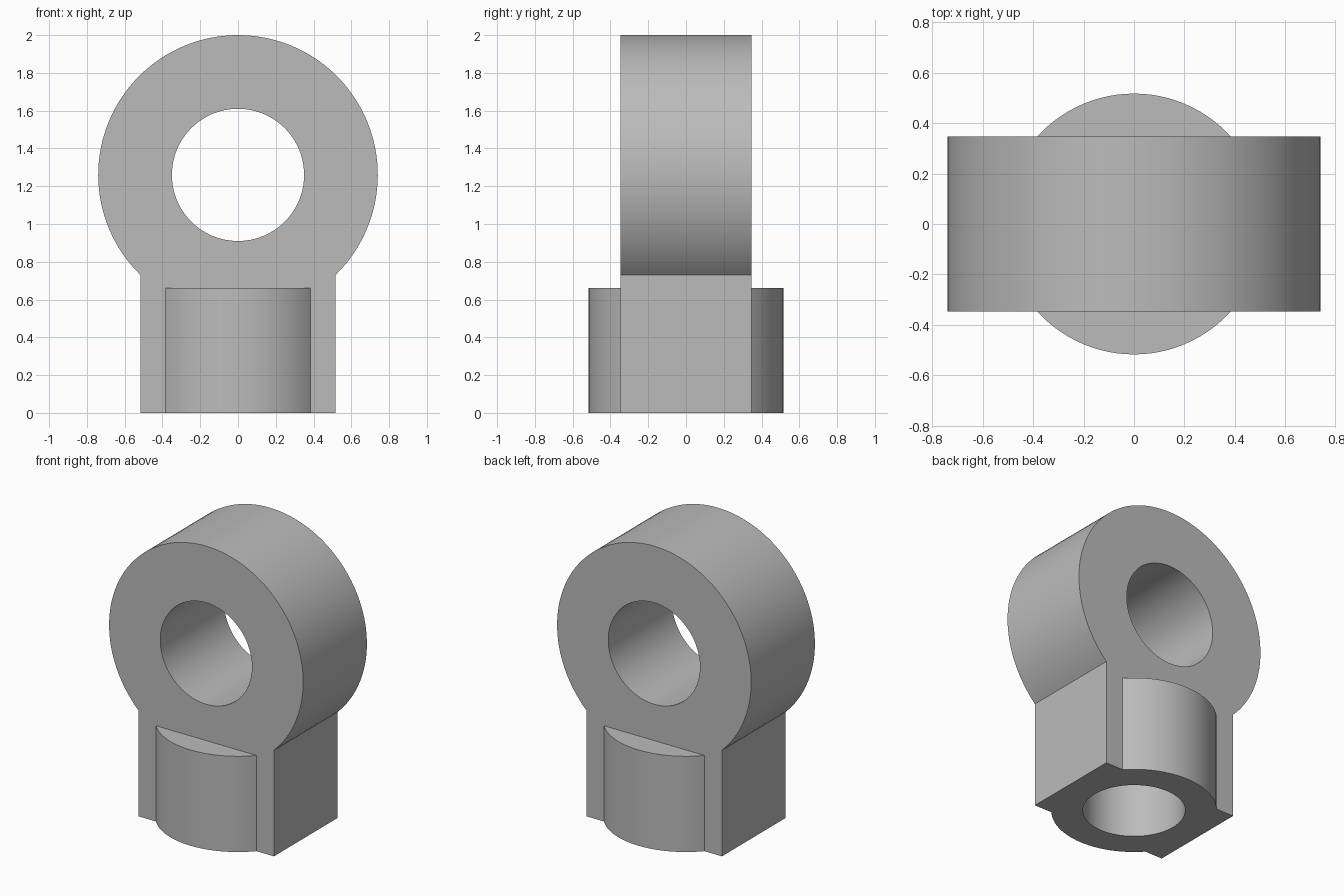
import bpy, bmesh, math

cube = bpy.data.objects.get("Cube")
if cube:
    bpy.data.objects.remove(cube, do_unlink=True)

RING_Z, RING_R, EYE_R = 1.26, 0.74, 0.35
HALF_W, HALF_D = 0.517, 0.347
COLLAR_H, BORE_R, BORE_DEPTH = 0.66, 0.32, 0.66

steel = bpy.data.materials.new("grey_steel")
steel.use_nodes = True
grey = (0.5, 0.5, 0.5, 1)
steel.diffuse_color = grey
steel.node_tree.nodes["Principled BSDF"].inputs["Base Color"].default_value = grey


def cylinder(name, radius, depth, location, rotation=(0, 0, 0)):
    bpy.ops.mesh.primitive_cylinder_add(vertices=96, radius=radius, depth=depth,
                                        location=location, rotation=rotation)
    obj = bpy.context.object
    obj.name = name
    obj.data.materials.append(steel)
    return obj


def combine(target, tool, operation):
    mod = target.modifiers.new(tool.name, 'BOOLEAN')
    mod.operation, mod.object, mod.solver = operation, tool, 'EXACT'
    bpy.context.view_layer.objects.active = target
    bpy.ops.object.modifier_apply(modifier=mod.name)
    bpy.data.objects.remove(tool, do_unlink=True)


# Keyhole outline: round head running down into a straight shank
start = -math.acos(HALF_W / RING_R)
sweep = math.pi - 2 * start
steps = 96
outline = [(-HALF_W, 0), (HALF_W, 0)]
for i in range(steps + 1):
    a = start + sweep * i / steps
    outline.append((RING_R * math.cos(a), RING_Z + RING_R * math.sin(a)))

bm = bmesh.new()
face = bm.faces.new([bm.verts.new((x, -HALF_D, z)) for x, z in outline])
made = bmesh.ops.extrude_face_region(bm, geom=[face])
bmesh.ops.translate(bm, vec=(0, 2 * HALF_D, 0),
                    verts=[v for v in made["geom"] if isinstance(v, bmesh.types.BMVert)])
bmesh.ops.recalc_face_normals(bm, faces=bm.faces)
mesh = bpy.data.meshes.new("rod_end_body")
bm.to_mesh(mesh)
bm.free()
body = bpy.data.objects.new("rod_end_body", mesh)
bpy.context.collection.objects.link(body)
mesh.materials.append(steel)

# Round collar around the shank
combine(body, cylinder("collar", HALF_W, COLLAR_H, (0, 0, COLLAR_H / 2)), 'UNION')

# Cross hole through the head, blind bore up the shank
combine(body, cylinder("eye_cutter", EYE_R, 2, (0, 0, RING_Z), (math.pi / 2, 0, 0)), 'DIFFERENCE')
combine(body, cylinder("bore_cutter", BORE_R, 2 * BORE_DEPTH, (0, 0, 0)), 'DIFFERENCE')

# Smooth curved walls, crisp edges
bpy.ops.object.select_all(action='DESELECT')
body.select_set(True)
bpy.context.view_layer.objects.active = body
bpy.ops.object.shade_smooth_by_angle(angle=math.radians(25))
